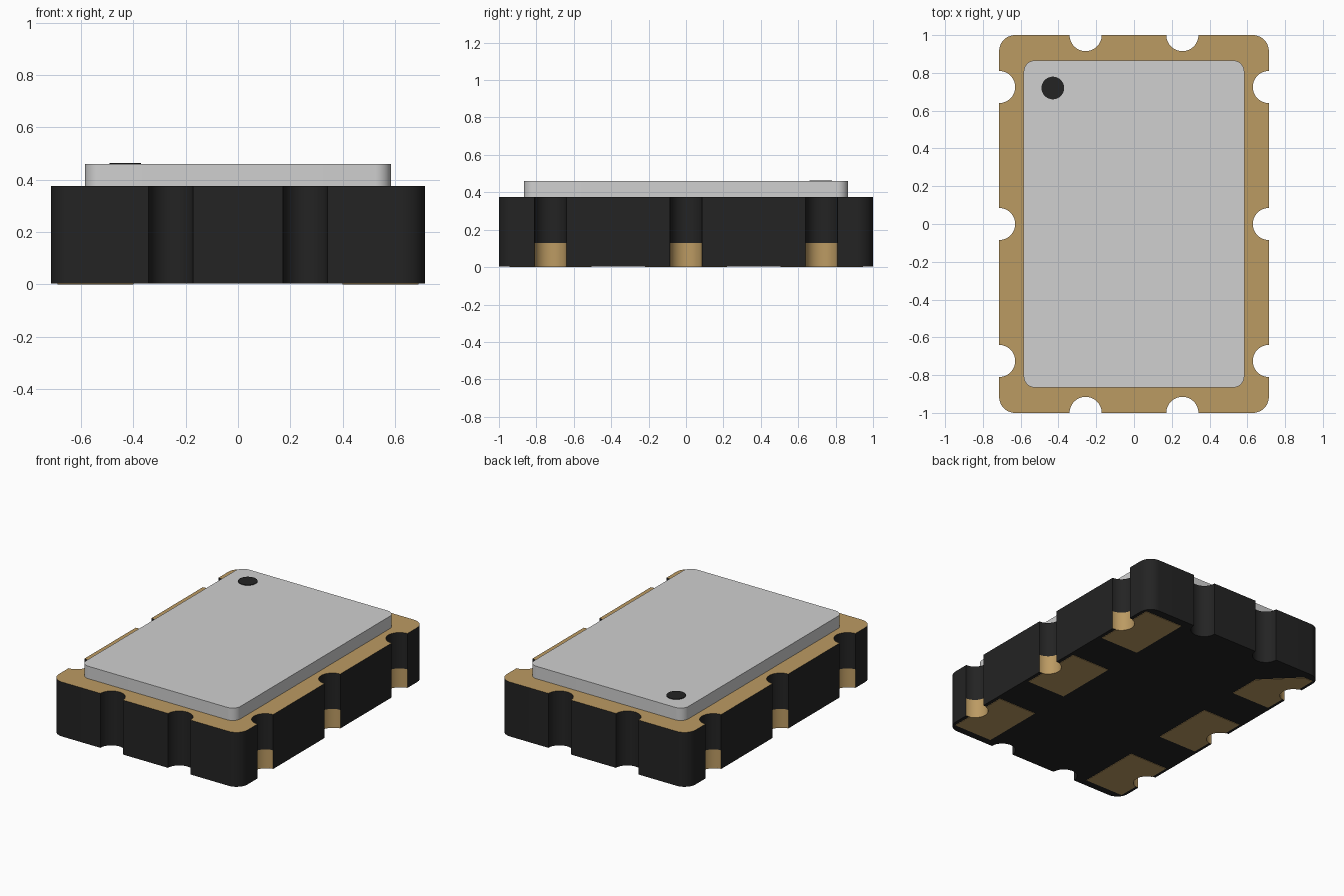
import bpy, bmesh, math

if "Cube" in bpy.data.objects:
    bpy.data.objects.remove(bpy.data.objects["Cube"])

HX, HY, NR = 0.714, 1.0, 0.085          # half sizes, notch radius
TOP, LID_TOP, GOLD_H = 0.375, 0.46, 0.13
SKIN = 0.003                            # thickness of pads below the body
PITCH = 0.725                           # spacing of the side notches


def material(name, rgb):
    m = bpy.data.materials.new(name)
    m.diffuse_color = (*rgb, 1)
    m.use_nodes = True
    m.node_tree.nodes["Principled BSDF"].inputs["Base Color"].default_value = m.diffuse_color
    return m


BLACK = material("black ceramic", (0.017, 0.017, 0.017))
GOLD = material("gold plating", (0.50, 0.325, 0.124))
SILVER = material("silver metal", (0.63, 0.63, 0.63))


def arc(cx, cy, r, a0, a1, n=12):
    return [(cx + r * math.cos(math.radians(a0 + (a1 - a0) * i / n)),
             cy + r * math.sin(math.radians(a0 + (a1 - a0) * i / n)))
            for i in range(n + 1)]


def four_way(quad):
    """Mirror a first-quadrant path (counter-clockwise) into a closed outline."""
    pts = quad + [(-x, y) for x, y in reversed(quad)]
    pts += [(-x, -y) for x, y in pts]
    out = []
    for p in pts:
        if not out or math.dist(p, out[-1]) > 1e-5:
            out.append(p)
    if math.dist(out[0], out[-1]) < 1e-5:
        out.pop()
    return out


def prism(name, outline, levels, mats, bevel=0, rule=None):
    """Extrude an outline through the z levels, with an optional rounded top rim."""
    bm = bmesh.new()
    rings = [[bm.verts.new((x, y, z)) for x, y in outline] for z in levels]
    n = len(outline)
    for lo, hi in zip(rings, rings[1:]):
        for i in range(n):
            j = (i + 1) % n
            bm.faces.new((lo[i], lo[j], hi[j], hi[i]))
    bm.faces.new(rings[0][::-1])
    cap = bm.faces.new(rings[-1])
    if bevel:
        bmesh.ops.bevel(bm, geom=list(cap.edges), offset=bevel, segments=4,
                        profile=0.5, affect='EDGES')
    bmesh.ops.recalc_face_normals(bm, faces=bm.faces)
    if rule:
        for f in bm.faces:
            f.material_index = rule(f.calc_center_median(), f.normal)
    me = bpy.data.meshes.new(name)
    bm.to_mesh(me)
    bm.free()
    for m in mats:
        me.materials.append(m)
    ob = bpy.data.objects.new(name, me)
    bpy.context.collection.objects.link(ob)
    bpy.ops.object.select_all(action='DESELECT')
    ob.select_set(True)
    bpy.context.view_layer.objects.active = ob
    bpy.ops.object.shade_smooth_by_angle(angle=math.radians(30))
    return ob


# Ceramic body: rounded corners, three notches per side, two per end
quad = (arc(HX, 0, NR, 180, 90)
        + arc(HX, PITCH, NR, 270, 90, 24)
        + arc(HX - NR, HY - NR, NR, 0, 90)
        + arc(0.256, HY, NR, 360, 180, 24))


def body_rule(c, n):
    if n.z > 0.9:                        # plated top
        return 1
    in_notch = abs(c.x) < HX - 0.0005 and min(
        math.dist((abs(c.x), c.y), (HX, y)) for y in (-PITCH, 0, PITCH)) < NR + 0.001
    return 1 if in_notch and abs(n.z) < 0.5 and c.z < GOLD_H else 0


prism("body", four_way(quad), (SKIN, GOLD_H, TOP), (BLACK, GOLD), rule=body_rule)

# Metal lid with rounded corners and rim
LX, LY, LR = 0.584, 0.866, 0.06
prism("lid", four_way(arc(LX - LR, LY - LR, LR, 0, 90)), (TOP, LID_TOP),
      (SILVER,), bevel=0.018)

# Orientation dot
prism("orientation_dot", arc(-0.43, 0.72, 0.06, 0, 352.5, 47),
      (LID_TOP - 0.001, LID_TOP + 0.004), (BLACK,))

# Contact pads under the body, the one below the dot has a cut corner
IN, OUT, HW, CUT = 0.40, 0.69, 0.22, 0.22
a = math.degrees(math.acos((HX - OUT) / NR))
for side, label in ((1, "right"), (-1, "left")):
    for row, where in ((-1, "front"), (0, "middle"), (1, "back")):
        y = row * PITCH
        pts = [(OUT, y - HW)] + arc(HX, y, NR, 180 + a, 180 - a, 20) + [(OUT, y + HW)]
        if side < 0 and row > 0:
            pts[-1] = (IN + CUT, y + HW)
            pts.insert(-1, (OUT, y + HW))
            pts.append((IN, y + HW - CUT))
        else:
            pts.append((IN, y + HW))
        pts.append((IN, y - HW))
        prism(f"{label}_{where}_pad", [(side * px, py) for px, py in pts],
              (0, SKIN + 0.001), (GOLD,))
